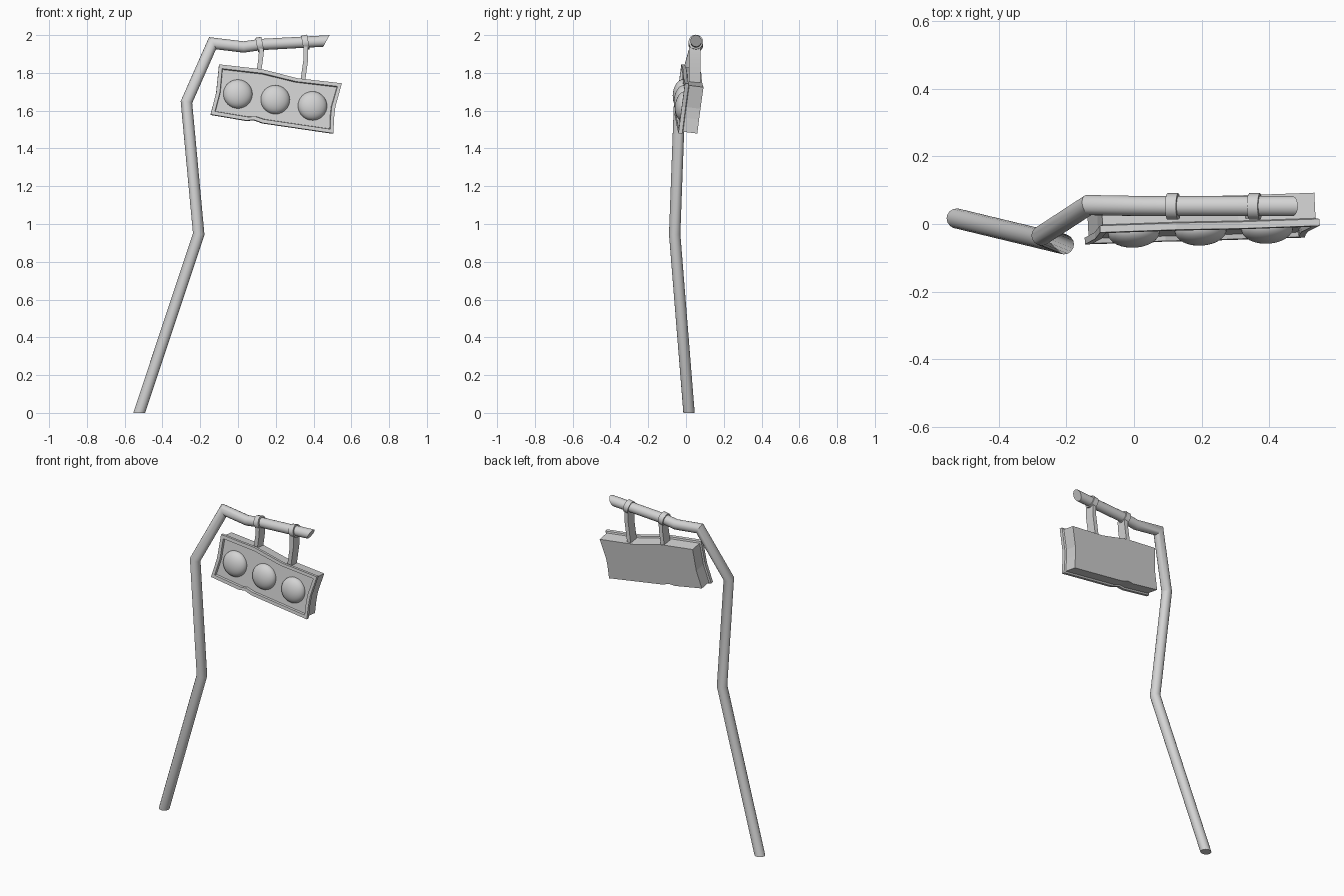
import bpy, bmesh, math
from mathutils import Vector, Matrix

cube = bpy.data.objects.get("Cube")
if cube:
    bpy.data.objects.remove(cube, do_unlink=True)

grey = bpy.data.materials.new("light_grey")
grey.use_nodes = True
colour = (0.65, 0.65, 0.65, 1)
grey.diffuse_color = colour
grey.node_tree.nodes["Principled BSDF"].inputs["Base Color"].default_value = colour


def finish(name, bm, smooth_angle=None):
    bmesh.ops.recalc_face_normals(bm, faces=bm.faces[:])
    mesh = bpy.data.meshes.new(name)
    bm.to_mesh(mesh)
    bm.free()
    mesh.materials.append(grey)
    obj = bpy.data.objects.new(name, mesh)
    bpy.context.collection.objects.link(obj)
    if smooth_angle:
        bpy.ops.object.select_all(action='DESELECT')
        obj.select_set(True)
        bpy.context.view_layer.objects.active = obj
        bpy.ops.object.shade_smooth_by_angle(angle=math.radians(smooth_angle))
    return obj


def loft(name, loops, smooth_angle=None):
    """Skin a stack of equal-length loops and cap both ends."""
    bm = bmesh.new()
    rings = [[bm.verts.new(p) for p in loop] for loop in loops]
    count = len(rings[0])
    for a, b in zip(rings, rings[1:]):
        for i in range(count):
            j = (i + 1) % count
            bm.faces.new((a[i], a[j], b[j], b[i]))
    bm.faces.new(rings[0])
    bm.faces.new(rings[-1])
    return finish(name, bm, smooth_angle)


def tube(name, points, radius, start_cut=None, end_cut=None, sides=16):
    """Round bar with mitred joints; the cuts are optional end plane normals."""
    pts = [Vector(p) for p in points]
    dirs = [(b - a).normalized() for a, b in zip(pts, pts[1:])]
    planes = [Vector(start_cut) if start_cut else dirs[0]]
    planes += [a + b for a, b in zip(dirs, dirs[1:])]
    planes.append(Vector(end_cut) if end_cut else dirs[-1])
    side = dirs[0].cross(Vector((0, 1, 0))).normalized()
    other = dirs[0].cross(side)
    ring = []
    for i in range(sides):
        a = math.tau * i / sides
        ring.append(pts[0] + radius * (math.cos(a) * side + math.sin(a) * other))
    loops = []
    for i, (p, n) in enumerate(zip(pts, planes)):
        d = dirs[max(i - 1, 0)]
        ring = [q + d * ((p - q).dot(n) / d.dot(n)) for q in ring]
        loops.append(ring)
    return loft(name, loops, 25)


# Bent pole with an overhanging arm
tube("bent_pole",
     [(-.523, .016, 0), (-.208, -.06, .947), (-.273, -.034, 1.645),
      (-.135, .056, 1.957), (.03, .053, 1.937), (.12, .053, 1.95), (.468, .053, 1.969)],
     .03, start_cut=(0, 0, 1), end_cut=(1, 0, -.55))

# Tilted frame of reference shared by the housing and its lamps
CENTRE = Vector((.2025, 0, 1.6625))
HALF_U = Vector((.325, 0, -.05))
HALF_V = Vector((.0225, 0, .1325))
NORMAL = Vector((-.05, 1, -.125)).normalized()


def on_panel(s, t, depth):
    p = CENTRE + s * HALF_U + t * HALF_V
    p.y = -.2506 + .05 * p.x + .125 * p.z
    return p + NORMAL * depth


# Housing: warped box with a front flange and a recessed face
outline = [(-1, 1), (-.31, 1.07), (.28, .93), (1, 1), (.96, .05), (.97, -.4),
           (1, -1), (-.15, -1.02), (-.3, -.95), (-.42, -1.02), (-1, -1), (-.97, -.1)]


def housing_loop(inset, depth):
    fs, ft = 1 - inset / .33, 1 - inset / .137
    return [on_panel(s * fs, t * ft, depth) for s, t in outline]


loft("signal_housing", [housing_loop(i, d) for i, d in
     [(.01, .1), (.01, .024), (0, .02), (0, 0), (.02, 0), (.023, .014)]])

# Three domed lamps
for name, x, z in [("right_lamp", 0, 1.69), ("middle_lamp", .198, 1.66),
                   ("left_lamp", .395, 1.627)]:
    base = Vector((x, -.2506 + .05 * x + .125 * z, z)) + NORMAL * .014
    bm = bmesh.new()
    bmesh.ops.create_uvsphere(bm, u_segments=32, v_segments=16, radius=1)
    turn = NORMAL.to_track_quat('Z', 'Y').to_matrix().to_4x4()
    shape = Matrix.Translation(base) @ turn @ Matrix.Diagonal((.077, .077, .044, 1))
    bmesh.ops.transform(bm, matrix=shape, verts=bm.verts[:])
    finish(name, bm, 40)

# Hangers: a collar on the arm and a curved strap down to the housing
for side, collar, path in [
        ("right", (.115, .052, 1.95), [(.124, 1.93), (.121, 1.88), (.108, 1.79)]),
        ("left", (.357, .052, 1.961), [(.359, 1.94), (.359, 1.87), (.342, 1.75)])]:
    mid = Vector(collar)
    half = Vector((.016, 0, .003))
    tube(side + "_collar", [mid - half, mid + half], .039)
    loops = []
    for x, z in path:
        loops.append([Vector((x + dx * .0125, .047 + dy * .03, z))
                      for dx, dy in [(-1, -1), (1, -1), (1, 1), (-1, 1)]])
    loft(side + "_strap", loops, 25)
